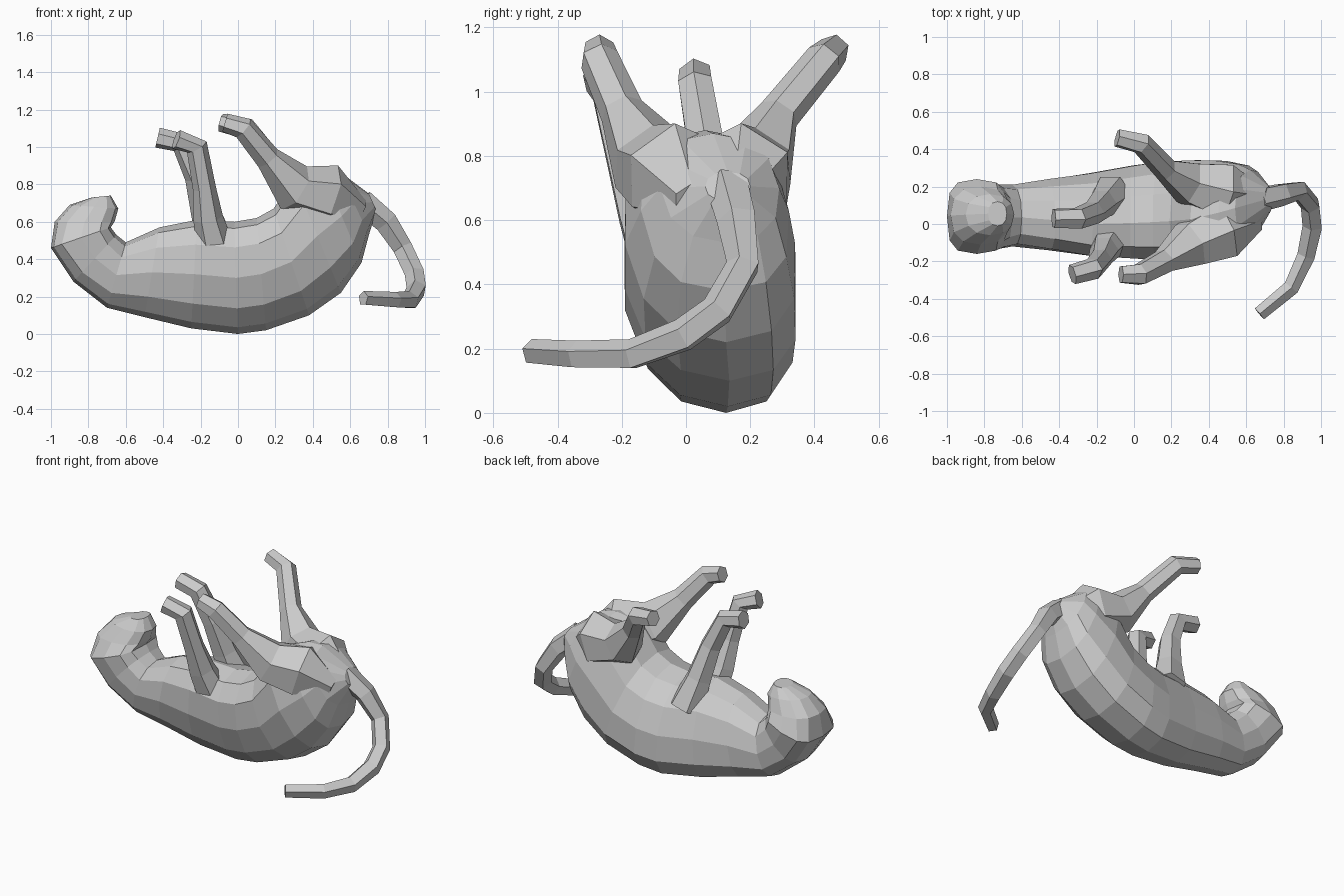
import bpy
from math import sin, cos, pi, copysign
from mathutils import Vector


def skin(name, rings):
    """Bridge a list of equal-length rings into a closed flat-shaded mesh."""
    n = len(rings[0])
    verts = [p for r in rings for p in r]
    faces = [tuple(range(n))[::-1]]
    for i in range(len(rings) - 1):
        for j in range(n):
            k = (j + 1) % n
            faces.append((i * n + j, i * n + k, (i + 1) * n + k, (i + 1) * n + j))
    faces.append(tuple((len(rings) - 1) * n + j for j in range(n)))
    mesh = bpy.data.meshes.new(name)
    mesh.from_pydata(verts, [], faces)
    obj = bpy.data.objects.new(name, mesh)
    bpy.context.collection.objects.link(obj)
    # consistent outward normals
    bpy.context.view_layer.objects.active = obj
    obj.select_set(True)
    bpy.ops.object.mode_set(mode='EDIT')
    bpy.ops.mesh.select_all(action='SELECT')
    bpy.ops.mesh.normals_make_consistent(inside=False)
    bpy.ops.object.mode_set(mode='OBJECT')
    obj.select_set(False)
    return obj


def power(v, p):
    return copysign(abs(v) ** p, v)


def slice_ring(bx, bz, tx, tz, y0, y1, lean=0.0, p=0.88, n=12):
    """Tilted slice between a back point and a belly point, leaning sideways; lower p is boxier."""
    c = Vector(((bx + tx) / 2, (y0 + y1) / 2, (bz + tz) / 2))
    u = Vector(((tx - bx) / 2, -lean, (tz - bz) / 2))
    v = Vector((0, (y1 - y0) / 2, 0))
    return [c + u * power(cos(2 * pi * i / n), p) + v * power(sin(2 * pi * i / n), p)
            for i in range(n)]


def limb(name, path, n=6):
    """Tapered tube through (x, y, z, radius) points."""
    pts = [Vector(q[:3]) for q in path]
    rings, s = [], Vector((0, 1, 0))
    for i, c in enumerate(pts):
        t = (pts[min(i + 1, len(pts) - 1)] - pts[max(i - 1, 0)]).normalized()
        s = (s - t * s.dot(t)).normalized()
        w = t.cross(s)
        rings.append([c + path[i][3] * (s * cos(2 * pi * (j + .5) / n) + w * sin(2 * pi * (j + .5) / n))
                      for j in range(n)])
    return skin(name, rings)


# torso and head: back x, z / belly x, z / y range / lean / boxiness, rump to muzzle
skin("body_and_head", [slice_ring(*s) for s in [
    (0.74, 0.66, 0.70, 0.75, 0.06, 0.20),
    (0.70, 0.53, 0.54, 0.87, -0.08, 0.29, 0.02),
    (0.66, 0.38, 0.45, 0.88, -0.14, 0.32, 0.03, 0.8),
    (0.55, 0.22, 0.30, 0.83, -0.19, 0.34, 0.05, 0.85),
    (0.38, 0.10, 0.19, 0.67, -0.19, 0.34, 0.06),
    (0.15, 0.02, 0.10, 0.62, -0.19, 0.33, 0.06),
    (0.00, 0.00, -0.02, 0.60, -0.18, 0.31, 0.06),
    (-0.25, 0.03, -0.22, 0.61, -0.17, 0.27, 0.05),
    (-0.50, 0.09, -0.42, 0.57, -0.14, 0.24, 0.03),
    (-0.70, 0.14, -0.60, 0.49, -0.12, 0.21, 0.01),
    (-0.88, 0.28, -0.65, 0.53, -0.14, 0.21, 0, 0.75),
    (-1.00, 0.46, -0.68, 0.57, -0.16, 0.24, 0, 0.65),
    (-0.98, 0.60, -0.66, 0.60, -0.11, 0.20, 0, 0.8),
    (-0.90, 0.69, -0.64, 0.67, -0.06, 0.16),
    (-0.78, 0.73, -0.68, 0.74, -0.01, 0.12)]])

# legs raised in the air, ending in bent paws
limb("right_front_leg", [(-0.12, -0.08, 0.46, 0.10), (-0.16, -0.14, 0.62, 0.08),
                         (-0.18, -0.19, 0.78, 0.062), (-0.22, -0.24, 1.00, 0.06),
                         (-0.33, -0.27, 1.04, 0.055)])
limb("left_front_leg", [(-0.12, 0.16, 0.46, 0.11), (-0.17, 0.11, 0.64, 0.08),
                        (-0.22, 0.06, 0.84, 0.065), (-0.30, 0.03, 1.02, 0.06),
                        (-0.43, 0.03, 1.05, 0.055)])
limb("right_hind_leg", [(0.66, 0.02, 0.66, 0.06), (0.48, -0.03, 0.74, 0.17),
                        (0.30, -0.11, 0.78, 0.135), (0.16, -0.20, 0.94, 0.07),
                        (0.03, -0.27, 1.10, 0.062), (-0.07, -0.27, 1.13, 0.05)])
limb("left_hind_leg", [(0.66, 0.15, 0.66, 0.06), (0.48, 0.17, 0.74, 0.17),
                       (0.29, 0.22, 0.78, 0.125), (0.17, 0.29, 0.93, 0.065),
                       (0.04, 0.43, 1.10, 0.06), (-0.09, 0.46, 1.13, 0.05)])

# tail curling down and round towards the front
limb("tail", [(0.66, 0.13, 0.71, 0.07), (0.79, 0.16, 0.60, 0.065), (0.88, 0.18, 0.46, 0.055),
              (0.945, 0.10, 0.32, 0.055), (0.955, -0.01, 0.24, 0.055), (0.92, -0.17, 0.18, 0.05),
              (0.84, -0.34, 0.18, 0.045), (0.67, -0.48, 0.19, 0.04)], 5)
